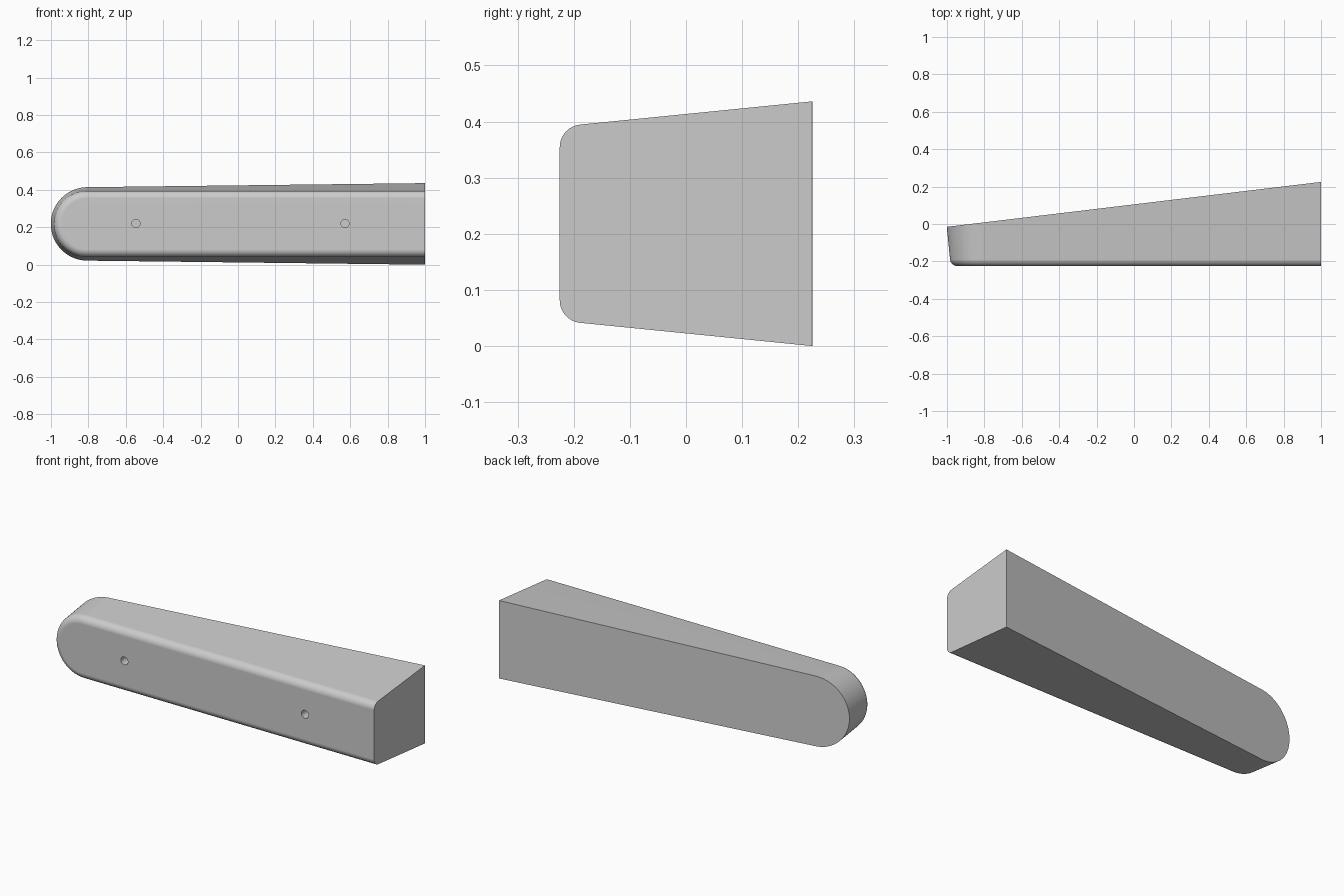
import bpy, bmesh, math

cube = bpy.data.objects.get("Cube")
if cube:
    bpy.data.objects.remove(cube, do_unlink=True)

MID_Z = 0.218            # height of the long axis
FRONT, END_X = -0.225, 1.0
CAP_X = -0.807           # centre of the rounded end
DRAFT, BASE = 0.1, 0.1955   # half height = BASE + DRAFT * y
BACK_0, BACK_SLOPE = 0.105, 0.12  # back plane: y = BACK_0 + BACK_SLOPE * x
FILLET, FILLET_STEPS, ARC_STEPS = 0.04, 8, 48

grey = bpy.data.materials.new("plain_grey")
grey.use_nodes = True
colour = (0.6, 0.6, 0.6, 1)
grey.diffuse_color = colour
grey.node_tree.nodes["Principled BSDF"].inputs["Base Color"].default_value = colour


def outline(half, y=None):
    """Open-ended stadium; without y, each point lies on the sloping back."""
    angles = [math.pi / 2 + math.pi * i / ARC_STEPS for i in range(ARC_STEPS + 1)]
    spots = [(END_X, 0, 1)] + [(CAP_X, math.cos(a), math.sin(a)) for a in angles] + [(END_X, 0, -1)]
    points = []
    for x, c, s in spots:
        if y is None:
            py = (BACK_0 + BACK_SLOPE * (x + BASE * c)) / (1 - BACK_SLOPE * DRAFT * c)
            h = BASE + DRAFT * py
        else:
            py, h = y, half
        points.append((x + h * c, py, MID_Z + h * s))
    return points


# Body: fillet outlines from the front, then drafted walls to the back
tilt = math.pi / 2 - math.atan(DRAFT)
inner = BASE + DRAFT * (FRONT + FILLET * (1 - math.cos(tilt))) - FILLET * math.sin(tilt)
bm = bmesh.new()
rings = []
for i in range(FILLET_STEPS + 1):
    t = tilt * i / FILLET_STEPS
    rings.append(outline(inner + FILLET * math.sin(t), FRONT + FILLET * (1 - math.cos(t))))
rings.append(outline(None))
rings = [[bm.verts.new(p) for p in ring] for ring in rings]
for a, b in zip(rings, rings[1:]):
    for j in range(len(a) - 1):
        bm.faces.new((a[j], a[j + 1], b[j + 1], b[j]))
bm.faces.new(rings[0])
bm.faces.new(rings[-1])
bm.faces.new([r[0] for r in rings] + [r[-1] for r in reversed(rings)])
bmesh.ops.recalc_face_normals(bm, faces=bm.faces)
mesh = bpy.data.meshes.new("wedge_body")
bm.to_mesh(mesh)
bm.free()
mesh.materials.append(grey)
body = bpy.data.objects.new("wedge_body", mesh)
bpy.context.collection.objects.link(body)

# Blind screw holes in the front
cutters = []
for x in (-0.546, 0.572):
    bpy.ops.mesh.primitive_cylinder_add(vertices=32, radius=0.022, depth=0.16,
                                        location=(x, FRONT, MID_Z + 0.002),
                                        rotation=(math.pi / 2, 0, 0))
    cutter = bpy.context.object
    cutter.name = "screw_hole_cutter"
    cutter.hide_render = True
    cutter.data.materials.append(grey)
    cutters.append(cutter)

bpy.ops.object.select_all(action='DESELECT')
body.select_set(True)
bpy.context.view_layer.objects.active = body
for cutter in cutters:
    cut = body.modifiers.new("screw_hole", 'BOOLEAN')
    cut.operation, cut.solver, cut.object = 'DIFFERENCE', 'EXACT', cutter
    bpy.ops.object.modifier_apply(modifier=cut.name)
    bpy.data.objects.remove(cutter, do_unlink=True)

# Smooth fillet and rounded end, crisp outer edges
bpy.ops.object.shade_smooth_by_angle(angle=math.radians(30))
weighted = body.modifiers.new("even_shading", 'WEIGHTED_NORMAL')
weighted.keep_sharp = True
